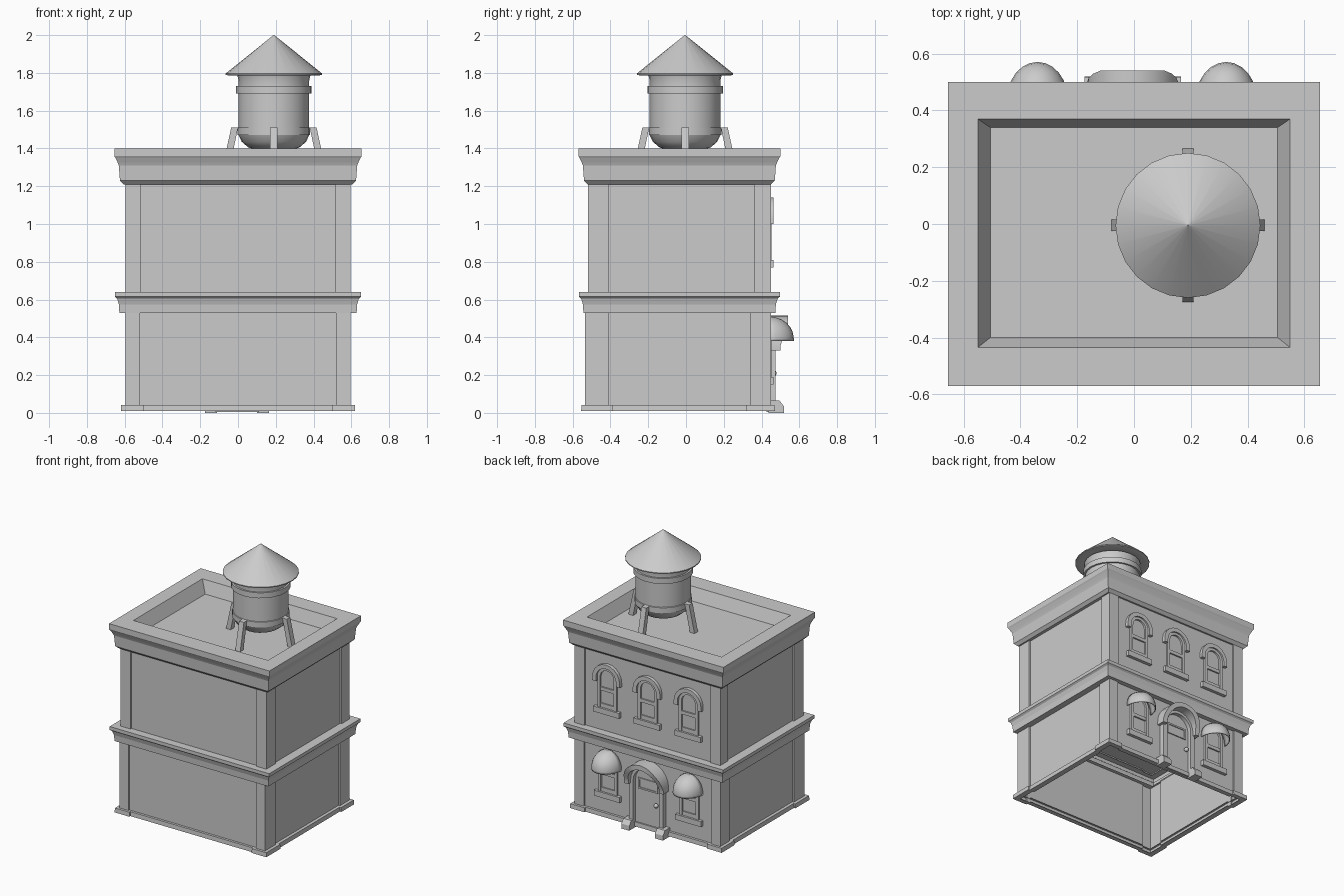
import bpy, bmesh
from math import pi, cos, sin, radians

if "Cube" in bpy.data.objects:
    bpy.data.objects.remove(bpy.data.objects["Cube"])

def make(name, verts, faces, smooth=False):
    bm = bmesh.new()
    vs = [bm.verts.new(v) for v in verts]
    for f in faces:
        bm.faces.new([vs[i] for i in f])
    bmesh.ops.recalc_face_normals(bm, faces=bm.faces)
    me = bpy.data.meshes.new(name)
    bm.to_mesh(me)
    bm.free()
    ob = bpy.data.objects.new(name, me)
    bpy.context.collection.objects.link(ob)
    if smooth:
        bpy.context.view_layer.objects.active = ob
        ob.select_set(True)
        bpy.ops.object.shade_smooth_by_angle(angle=radians(35))
        ob.select_set(False)
    return ob

def loft(name, rings, cap_start=False, cap_end=False, smooth=False):
    n = len(rings[0])
    verts = [p for r in rings for p in r]
    faces = [(k*n+i, k*n+(i+1) % n, (k+1)*n+(i+1) % n, (k+1)*n+i)
             for k in range(len(rings)-1) for i in range(n)]
    if cap_start:
        faces.append(range(n))
    if cap_end:
        faces.append(range((len(rings)-1)*n, len(rings)*n))
    return make(name, verts, faces, smooth)

def rect(x, y0, y1, z):
    return [(-x, y0, z), (x, y0, z), (x, y1, z), (-x, y1, z)]

def box(name, x0, x1, y0, y1, z0, z1):
    r = lambda z: [(x0, y0, z), (x1, y0, z), (x1, y1, z), (x0, y1, z)]
    return loft(name, [r(z0), r(z1)], True, True)

def footprint(x, y0, y1, px, py0, py1, d, z):
    """Rectangle whose four corners stand proud by d as pilasters."""
    return [(-x, y0, z), (-px, y0, z), (-px, y0+d, z), (px, y0+d, z), (px, y0, z), (x, y0, z),
            (x, py0, z), (x-d, py0, z), (x-d, py1, z), (x, py1, z), (x, y1, z), (px, y1, z),
            (px, y1-d, z), (-px, y1-d, z), (-px, y1, z), (-x, y1, z),
            (-x, py1, z), (-x+d, py1, z), (-x+d, py0, z), (-x, py0, z)]

def lathe(name, prof, cx, cy, n=24):
    rings = [[(cx+r*cos(2*pi*i/n), cy+r*sin(2*pi*i/n), z) for i in range(n)] for r, z in prof]
    return loft(name, rings, True, True, True)

def arch_path(cx, r, zb, zs, y, n=10):
    pts = [(cx+r*cos(pi*i/n), y, zs+r*sin(pi*i/n)) for i in range(n+1)]
    return [(cx+r, y, zb)] + pts + [(cx-r, y, zb)]

def arch_frame(name, cx, ro, ri, zb, zs, y0, y1):
    """Arched band, open at the foot, standing out from y0 to y1."""
    secs = [arch_path(cx, r, zb, zs, y) for r, y in ((ro, y0), (ro, y1), (ri, y1), (ri, y0))]
    return loft(name, [list(s) for s in zip(*secs)], True, True, True)

# storeys: open shells with corner pilasters, plus plinth
loft("lower_walls", [footprint(.595, -.535, .45, .52, -.41, .34, .012, z) for z in (.01, .54)])
loft("upper_walls", [footprint(.595, -.52, .45, .515, -.41, .36, .012, z) for z in (.63, 1.22)])
loft("plinth", [footprint(.58, -.52, .435, .5, -.39, .32, .012, .01),
                footprint(.62, -.555, .47, .5, -.39, .32, .012, .01),
                footprint(.618, -.553, .468, .5, -.39, .32, .012, .042),
                footprint(.58, -.52, .435, .5, -.39, .32, .012, .042)])

# middle cornice, closed on top as the ceiling of the lower storey
C0, C1 = -.57, .50
def inset(d, z):
    return rect(.655-d, C0+d, C1-d, z)
loft("middle_cornice", [inset(.075, .53), inset(.027, .53), inset(.024, .575), inset(.015, .605),
                        inset(.003, .615), inset(.003, .64)], False, True)

# top cornice with parapet and sunken roof
loft("roof_cornice", [inset(.075, 1.21), inset(.05, 1.21), inset(.03, 1.23), inset(.024, 1.31),
                      inset(.018, 1.325), inset(.006, 1.35), inset(0, 1.36), inset(0, 1.40),
                      rect(.55, -.435, .37, 1.40), rect(.506, -.40, .34, 1.31)], False, True)

# water tank
TX, TY = .19, -.005
lathe("tank_body", [(.02, 1.39), (.09, 1.392), (.135, 1.405), (.17, 1.435), (.187, 1.47), (.192, 1.47),
                    (.192, 1.51), (.187, 1.512), (.187, 1.69), (.2, 1.69), (.2, 1.73), (.187, 1.73),
                    (.187, 1.76), (.193, 1.785)], TX, TY)
lathe("tank_roof", [(.18, 1.80), (.235, 1.785), (.255, 1.79), (.255, 1.797), (.002, 2.0)], TX, TY)
for k in range(4):
    c, s = round(cos(k*pi/2)), round(sin(k*pi/2))
    ring = lambda a, b, z: [(TX+c*r-s*t, TY+s*r+c*t, z)
                            for r, t in ((a, -.02), (b, -.02), (b, .02), (a, .02))]
    loft(f"tank_leg_{k+1}", [ring(.232, .27, 1.31), ring(.19, .226, 1.51)], True, True)

# arched windows on the back wall
WALL = .436
def window(tag, cx, sill):
    spring = sill+.225
    arch_frame(f"{tag}_frame", cx, .078, .056, sill, spring, WALL, .452)
    box(f"{tag}_crossbar", cx-.057, cx+.057, WALL, .449, sill+.125, sill+.15)
    box(f"{tag}_bottom_rail", cx-.057, cx+.057, WALL, .447, sill, sill+.03)
    box(f"{tag}_sill", cx-.105, cx+.105, WALL, .462, sill-.04, sill)

for k, cx in enumerate((-.335, 0, .33)):
    window(f"upper_window_{k+1}", cx, .81)
    arch_frame(f"upper_window_{k+1}_hood", cx, .112, .082, 1.0, 1.028, WALL, .463)

# lower windows with half-dome awnings, open underneath
for k, cx in enumerate((-.34, .325)):
    window(f"lower_window_{k+1}", cx, .19)
    N, M, R, H = 12, 6, .107, .115
    prof = [(R, .38)] + [(R*cos(j*pi/2/M), .395+H*sin(j*pi/2/M)) for j in range(M)] + [(.003, .395+H)]
    verts = [(cx+r*cos(pi*i/N), .44+r*1.22*sin(pi*i/N), z) for r, z in prof for i in range(N+1)]
    n = N+1
    faces = [(a*n+i, a*n+i+1, a*n+n+i+1, a*n+n+i) for a in range(len(prof)-1) for i in range(N)]
    ob = make(f"awning_{k+1}", verts, faces, True)
    sol = ob.modifiers.new("thickness", 'SOLIDIFY')
    sol.thickness, sol.offset = .006, -1

# doorway: panel, stepped frame, hood, jamb feet, small pane, knob
DX = -.005
panel = arch_path(DX, .115, .005, .355, .446)
loft("door_panel", [[(x, WALL-.01, z) for x, y, z in panel], panel], True, True)
arch_frame("door_frame", DX, .14, .105, .0, .355, WALL, .475)
# hood leans outwards towards its crown
secs = []
for r, out in ((.16, 0), (.16, 1), (.125, 1), (.125, 0)):
    secs.append([(x, WALL if not out else .50+.04*max(0, min(1, (z-.355)/.11)), z)
                 for x, y, z in arch_path(DX, r, .33, .355, 0, 12)])
loft("door_hood", [list(s) for s in zip(*secs)], True, True, True)
for side in (-1, 1):
    x0, x1 = sorted((DX+side*.105, DX+side*.17))
    foot = lambda y, z: [(x0, WALL, z), (x1, WALL, z), (x1, y, z), (x0, y, z)]
    loft(f"door_foot_{'left' if side > 0 else 'right'}",
         [foot(.52, 0), foot(.518, .035), foot(.495, .065)], True, True)
loft("door_pane_frame", [[(DX+a*w, y, .335+b*h) for a, b in ((-1, -1), (1, -1), (1, 1), (-1, 1))]
                         for w, h, y in ((.08, .04, .44), (.08, .04, .454), (.066, .028, .454), (.066, .028, .448))],
     False, True)
bpy.ops.mesh.primitive_uv_sphere_add(segments=14, ring_count=8, radius=.016, location=(DX-.075, .464, .21))
bpy.context.object.name = "door_knob"
bpy.ops.object.shade_smooth_by_angle()
